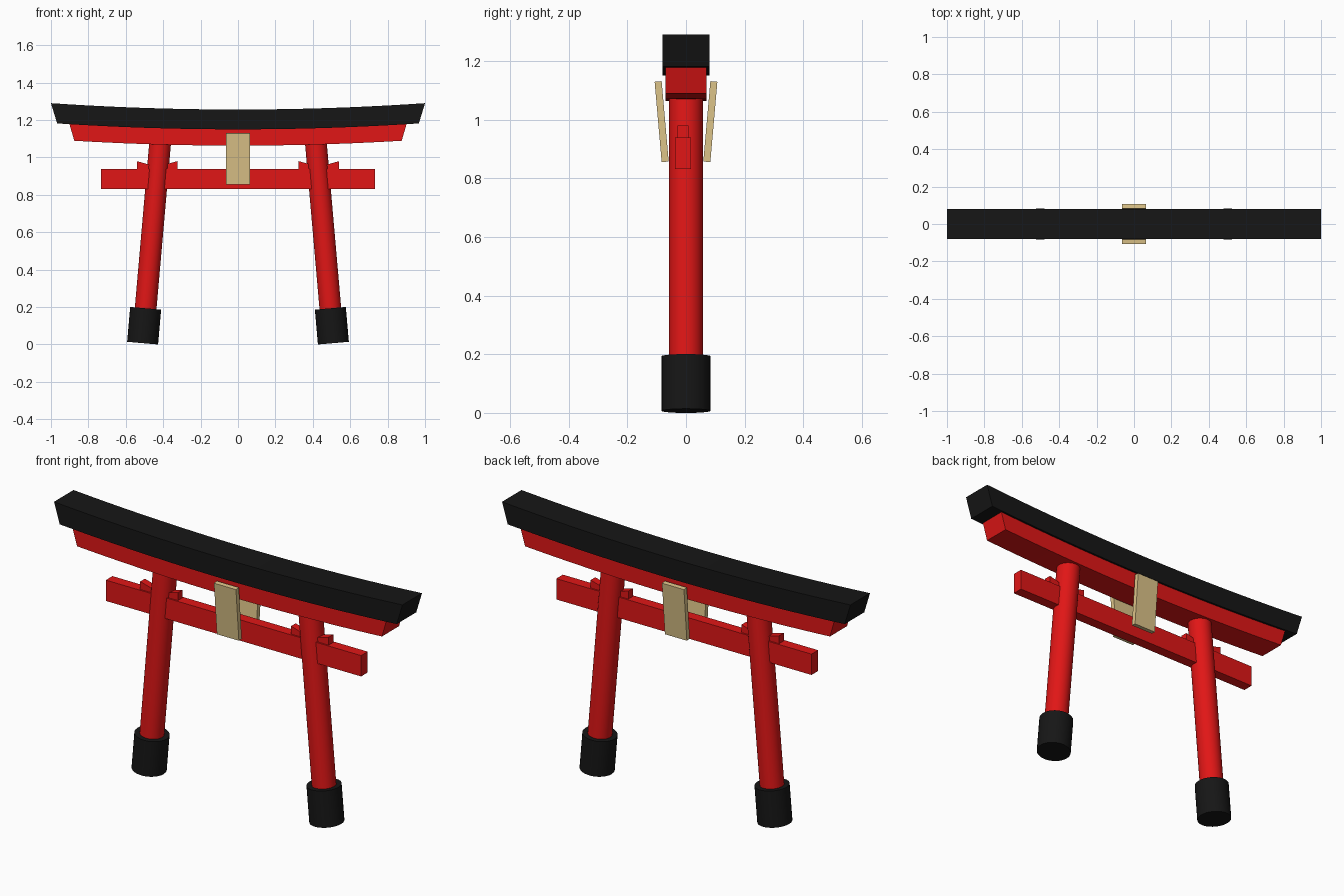
import bpy, bmesh
from math import radians, tan, cos, sin
from mathutils import Vector, Matrix

if "Cube" in bpy.data.objects:
    bpy.data.objects.remove(bpy.data.objects["Cube"])


def material(name, rgb):
    m = bpy.data.materials.new(name)
    m.diffuse_color = (*rgb, 1)
    m.use_nodes = True
    m.node_tree.nodes["Principled BSDF"].inputs["Base Color"].default_value = m.diffuse_color
    return m


RED = material("red_paint", (0.75, 0.008, 0.008))
BLACK = material("black_paint", (0.008, 0.008, 0.008))
WOOD = material("pale_wood", (0.72, 0.55, 0.25))
LEAN = radians(5)


def finish(bm, name, mat, smooth=False):
    bmesh.ops.recalc_face_normals(bm, faces=bm.faces)
    me = bpy.data.meshes.new(name)
    bm.to_mesh(me)
    bm.free()
    me.materials.append(mat)
    ob = bpy.data.objects.new(name, me)
    bpy.context.collection.objects.link(ob)
    if smooth:
        bpy.ops.object.select_all(action='DESELECT')
        ob.select_set(True)
        bpy.context.view_layer.objects.active = ob
        bpy.ops.object.shade_smooth_by_angle(angle=radians(40))
    return ob


def box(name, size, loc, mat, tilt_x=0):
    bm = bmesh.new()
    bmesh.ops.create_cube(bm, size=1, matrix=Matrix.Translation(loc)
                          @ Matrix.Rotation(tilt_x, 4, 'X') @ Matrix.Diagonal((*size, 1)))
    return finish(bm, name, mat)


def prism(name, outline, y0, y1, mat):
    """Extrude an x-z outline from y0 to y1."""
    bm = bmesh.new()
    face = bm.faces.new([bm.verts.new((x, y0, z)) for x, z in outline])
    ext = bmesh.ops.extrude_face_region(bm, geom=[face])["geom"]
    verts = [v for v in ext if isinstance(v, bmesh.types.BMVert)]
    bmesh.ops.translate(bm, vec=(0, y1 - y0, 0), verts=verts)
    return finish(bm, name, mat)


def curved_beam(name, half_top, half_bottom, z_bottom, z_top, half_y, mat, n=20):
    """Upswept beam with slanted ends, as a row of joined sections."""
    bm = bmesh.new()
    rings = []
    for i in range(n + 1):
        t = 2 * i / n - 1
        xb, xt = t * half_bottom, t * half_top
        zb, zt = z_bottom + 0.034 * xb * xb, z_top + 0.034 * xt * xt
        rings.append([bm.verts.new(c) for c in ((xb, -half_y, zb), (xb, half_y, zb),
                                                (xt, half_y, zt), (xt, -half_y, zt))])
    for a, b in zip(rings, rings[1:]):
        for k in range(4):
            j = (k + 1) % 4
            bm.faces.new((a[k], a[j], b[j], b[k]))
    bm.faces.new(rings[0])
    bm.faces.new(rings[-1])
    return finish(bm, name, mat, smooth=True)


def leaning_cylinder(name, side, radius, start, length, mat):
    """Cylinder on a post axis, leaning in towards the centre."""
    axis = Vector((-side * sin(LEAN), 0, cos(LEAN)))
    centre = Vector((side * 0.51, 0, 0.007)) + axis * (start + length / 2)
    bm = bmesh.new()
    bmesh.ops.create_cone(bm, cap_ends=True, segments=32, radius1=radius, radius2=radius,
                          depth=length, matrix=Matrix.Translation(centre)
                          @ Matrix.Rotation(-side * LEAN, 4, 'Y'))
    return finish(bm, name, mat, smooth=True)


# Top beams
curved_beam("roof_beam", 1.0, 0.967, 1.15, 1.256, 0.08, BLACK)
curved_beam("under_beam", 0.902, 0.875, 1.063, 1.153, 0.07, RED)

# Tie beam
box("tie_beam", (1.465, 0.054, 0.108), (0, -0.01, 0.885), RED)

for side, label in ((-1, "left"), (1, "right")):
    # Posts and their feet
    leaning_cylinder(label + "_post", side, 0.058, 0.05, 1.05, RED)
    leaning_cylinder(label + "_foot", side, 0.083, 0, 0.187, BLACK)
    # Wedges on both sides of each post
    cx = side * (0.51 - 0.94 * tan(LEAN)) - side * -0.005
    for d, where in ((-1, "a"), (1, "b")):
        prism(f"{label}_wedge_{where}",
              [(cx, 0.93), (cx + d * 0.108, 0.93), (cx + d * 0.108, 0.98), (cx, 0.95)],
              -0.029, 0.009, RED)

# Tilted plaques front and back
for s, label in ((-1, "front"), (1, "back")):
    box(label + "_plaque", (0.126, 0.024, 0.275), (0, s * 0.083, 0.993), WOOD, -s * LEAN)
